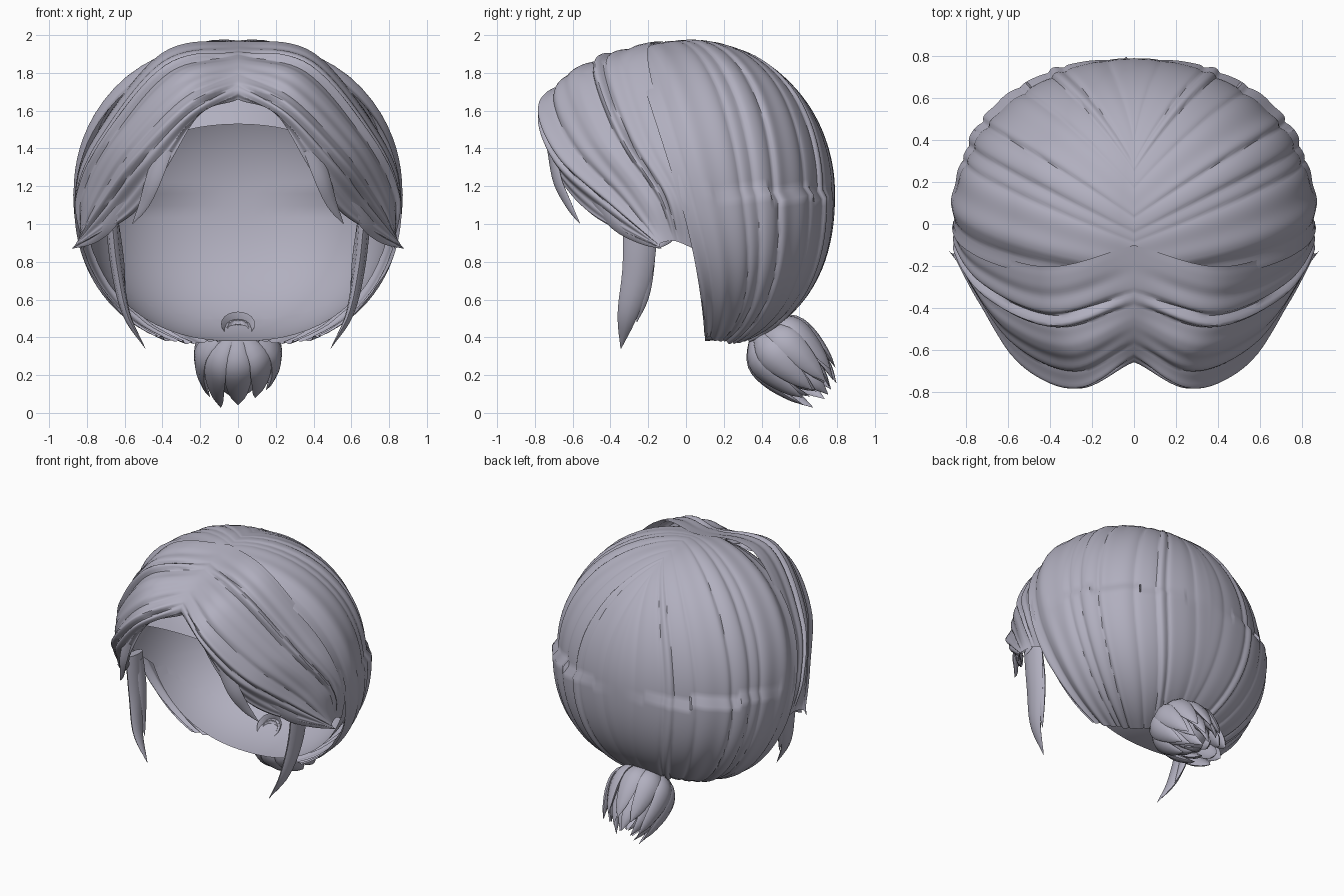
import bpy, bmesh, random
from math import sin, cos, pi, radians, exp
from mathutils import Vector, Matrix

random.seed(4)
cube = bpy.data.objects.get("Cube")
if cube:
    bpy.data.objects.remove(cube, do_unlink=True)

hair = bpy.data.materials.new("lavender_grey_hair")
hair.use_nodes = True
colour = (0.44, 0.43, 0.52, 1)
hair.diffuse_color = colour
hair.node_tree.nodes["Principled BSDF"].inputs["Base Color"].default_value = colour

CENTRE = Vector((0, 0, 1.16))
RADII = Vector((0.86, 0.79, 0.83))


def finish(name, bm, mirror=False, angle=50):
    mesh = bpy.data.meshes.new(name)
    bm.to_mesh(mesh)
    bm.free()
    mesh.materials.append(hair)
    obj = bpy.data.objects.new(name, mesh)
    bpy.context.collection.objects.link(obj)
    if mirror:
        mod = obj.modifiers.new("Mirror", "MIRROR")
        mod.merge_threshold = 0.002
    bpy.ops.object.select_all(action="DESELECT")
    obj.select_set(True)
    bpy.context.view_layer.objects.active = obj
    bpy.ops.object.shade_smooth_by_angle(angle=radians(angle))
    return obj


def spline(points, t):
    """Smooth curve through all points, t from 0 to 1."""
    n = len(points) - 1
    i = min(int(t * n), n - 1)
    f = t * n - i
    b, c = points[i], points[i + 1]
    a = points[i - 1] if i else b * 2 - c
    d = points[i + 2] if i + 2 <= n else c * 2 - b
    return b + (c - a) * f / 2 + (a - b * 2.5 + c * 2 - d / 2) * f**2 \
        + ((b - c) * 3 + d - a) / 2 * f**3


def grid(bm, rows, closed=False):
    verts = [[bm.verts.new(p) for p in row] for row in rows]
    for r, s in zip(verts, verts[1:]):
        count = len(r)
        for j in range(count if closed else count - 1):
            k = (j + 1) % count
            bm.faces.new((r[j], r[k], s[k], s[j]))
    return verts


def ridge(u, count):
    """Overlapping strand profile: steep on one side, rounded on the other."""
    w = u * count + 0.35 * sin(u * 17) + 0.15 * sin(u * 41)
    return sin(pi * (w % 1) ** 0.7) * (0.7 + 0.3 * sin(int(w) * 2.3))


def to_skull(p):
    p = p - CENTRE
    return Vector([p[i] / RADII[i] for i in range(3)]).normalized()


def on_skull(d, scale=1):
    """Point on the head form, fuller below the middle than a plain ellipsoid."""
    power = 2.3 if d.z < 0 else 2
    d = d * scale / sum(abs(c) ** power for c in d) ** (1 / power)
    return CENTRE + Vector([d[i] * RADII[i] for i in range(3)])


# Swept back hair: strands from the parting, round the sides, to the tie
def cap_point(u, v):
    start = to_skull(Vector((0, -0.3 + 0.75 * u, 1.97 - 0.1 * u * u)))
    a = radians(91 * u - 1)
    side = to_skull(CENTRE + Vector((0.86 * cos(a), 0.78 * sin(a), -0.1 + 0.16 * u)))
    end = to_skull(Vector((0.45 * (1 - u), 0.1 + 0.3 * u, 0.39)))
    d = start * (1 - v) * (1 - 2 * v) + side * 4 * v * (1 - v) + end * v * (2 * v - 1)
    strand = ridge(u + 0.03 * sin(v * 4), 8.5) * min(1, v * 5 + 0.1) * (1 - 0.6 * u**3)
    tuck = 0.04 * max(0, 1 - u * 10) * max(0, 1 - v * 2)
    return on_skull(d, 0.993 + 0.028 * strand - tuck - 0.03 * (1 - u) * exp(-v * 25))


bm = bmesh.new()
grid(bm, [[cap_point(i / 120, j / 40) for j in range(41)] for i in range(121)])
for v in bm.verts:
    v.co.x = max(v.co.x, 0)
finish("swept_back_hair", bm, mirror=True)

# Fringe: sheet lofted through guide strands, front edge to temple
guides = [[Vector(p) for p in g] for g in (
    ((0, -.64, 1.66), (.2, -.73, 1.57), (.37, -.69, 1.3), (.56, -.5, 1.05), (.88, -.13, .87)),
    ((0, -.65, 1.72), (.26, -.78, 1.58), (.5, -.68, 1.32), (.68, -.42, 1.08), (.87, -.14, .88)),
    ((0, -.51, 1.84), (.3, -.64, 1.76), (.6, -.52, 1.45), (.77, -.3, 1.15), (.85, -.13, .9)),
    ((0, -.35, 1.91), (.38, -.45, 1.83), (.7, -.32, 1.45), (.84, -.14, 1.15), (.83, -.06, .91)),
    ((0, -.1, 1.97), (.4, -.2, 1.89), (.75, -.1, 1.45), (.85, 0, 1.15), (.81, .04, .87)),
)]


def fringe_point(u, v):
    p = spline([spline(g, v) for g in guides], u)
    out = (p - CENTRE).normalized()
    fade = min(1, v * 8) * (1 - v**4)
    p += out * 0.045 * (ridge(u + 0.02 * sin(v * 5), 4.6) - 0.35) * fade
    if v == 0:
        p.x = 0
    return p


bm = bmesh.new()
grid(bm, [[fringe_point(i / 84, j / 36) for j in range(37)] for i in range(85)])
finish("fringe", bm, mirror=True)


# Tapered flat lock along a curve
def add_lock(bm, points, width, thick, out, root=1.0, steps=14, sides=8):
    points = [Vector(p) for p in points]
    rows = []
    for i in range(steps + 1):
        t = i / steps
        p = spline(points, t)
        tangent = (spline(points, min(1, t + .01)) - spline(points, max(0, t - .01))).normalized()
        across = tangent.cross(out).normalized()
        normal = across.cross(tangent)
        size = max(0.02, (1 - t**2.2) * (root + (1 - root) * min(1, t * 2.5)))
        rows.append([p + across * cos(a) * width * size + normal * sin(a) * thick * size
                     for a in (2 * pi * k / sides for k in range(sides))])
    verts = grid(bm, rows, closed=True)
    bm.faces.new(verts[0])
    bm.faces.new(verts[-1])


# Long locks in front of the ears
bm = bmesh.new()
X = Vector((1, 0, 0))
add_lock(bm, [(.67, -.24, 1.05), (.64, -.255, .76), (.59, -.31, .52), (.49, -.345, .34)], .09, .035, X)
add_lock(bm, [(.66, -.22, 1.0), (.63, -.22, .8), (.61, -.23, .62), (.57, -.26, .48)], .06, .03, X)
finish("sideburn_locks", bm, mirror=True)

# Loose tips along the fringe edge
bm = bmesh.new()
add_lock(bm, [(.39, -.71, 1.4), (.45, -.68, 1.23), (.5, -.62, 1.1), (.56, -.56, 1.0)], .05, .015,
         Vector((.5, -1, 0)))
add_lock(bm, [(.6, -.48, 1.16), (.68, -.37, 1.02), (.77, -.24, .93), (.88, -.13, .87)], .06, .02,
         Vector((1, -1, 0)))
add_lock(bm, [(.8, -.1, 1.1), (.81, -.09, 1.0), (.82, -.1, .93), (.83, -.15, .87)], .06, .02, X)
finish("fringe_tips", bm, mirror=True)

# Inner scalp, cut open at the face and neck
bm = bmesh.new()
bmesh.ops.create_uvsphere(bm, u_segments=64, v_segments=40, radius=1)
for v in bm.verts:
    v.co = on_skull(v.co, 0.945)
corner = Vector((0, 0.1, 0.82))
for normal in (Vector((0, 0, 1)), Vector((0, 1, 0)), Vector((0, 1, 1.07))):
    bmesh.ops.bisect_plane(bm, geom=bm.verts[:] + bm.edges[:] + bm.faces[:],
                           plane_co=corner, plane_no=normal)
opening = []
for f in bm.faces:
    c = f.calc_center_median() - corner
    if c.y < -1.07 * max(0, c.z):
        opening.append(f)
bmesh.ops.delete(bm, geom=opening, context="FACES")
finish("inner_scalp", bm)

# Ponytail of curved locks round a core
base = Vector((0, .38, .45))
axis = Vector((0, .73, -.69)).normalized()
up = Vector((0, .69, .73)).normalized()
bm = bmesh.new()
for layer, (count, spread, tip) in enumerate(((10, 1, .13), (8, .75, .08), (4, .45, .03))):
    for k in range(count):
        a = 2 * pi * (k + layer / 2) / count
        radial = X * sin(a) * 1.2 + up * cos(a)
        length = 0.48 + random.uniform(-.06, .03) + layer * .01
        path = [base + axis * length * s + radial * r for s, r in
                ((0, .04), (.22, .155 * spread), (.5, .175 * spread),
                 (.8, .155 * spread), (1, tip))]
        add_lock(bm, path, .09, .035, radial, root=.35)
finish("ponytail_locks", bm)

bm = bmesh.new()
bmesh.ops.create_uvsphere(bm, u_segments=24, v_segments=16, radius=.15,
                          matrix=Matrix.Translation(base + axis * .22))
finish("ponytail_core", bm)

# Gathered neck where the ponytail is tied
bm = bmesh.new()
rows = []
for s, r in ((-.03, .09), (0, .065), (.03, .055), (.08, .09)):
    rows.append([base + axis * s + (X * cos(2 * pi * k / 20) + up * sin(2 * pi * k / 20)) * r
                 for k in range(20)])
grid(bm, rows, closed=True)
finish("ponytail_tie", bm)
